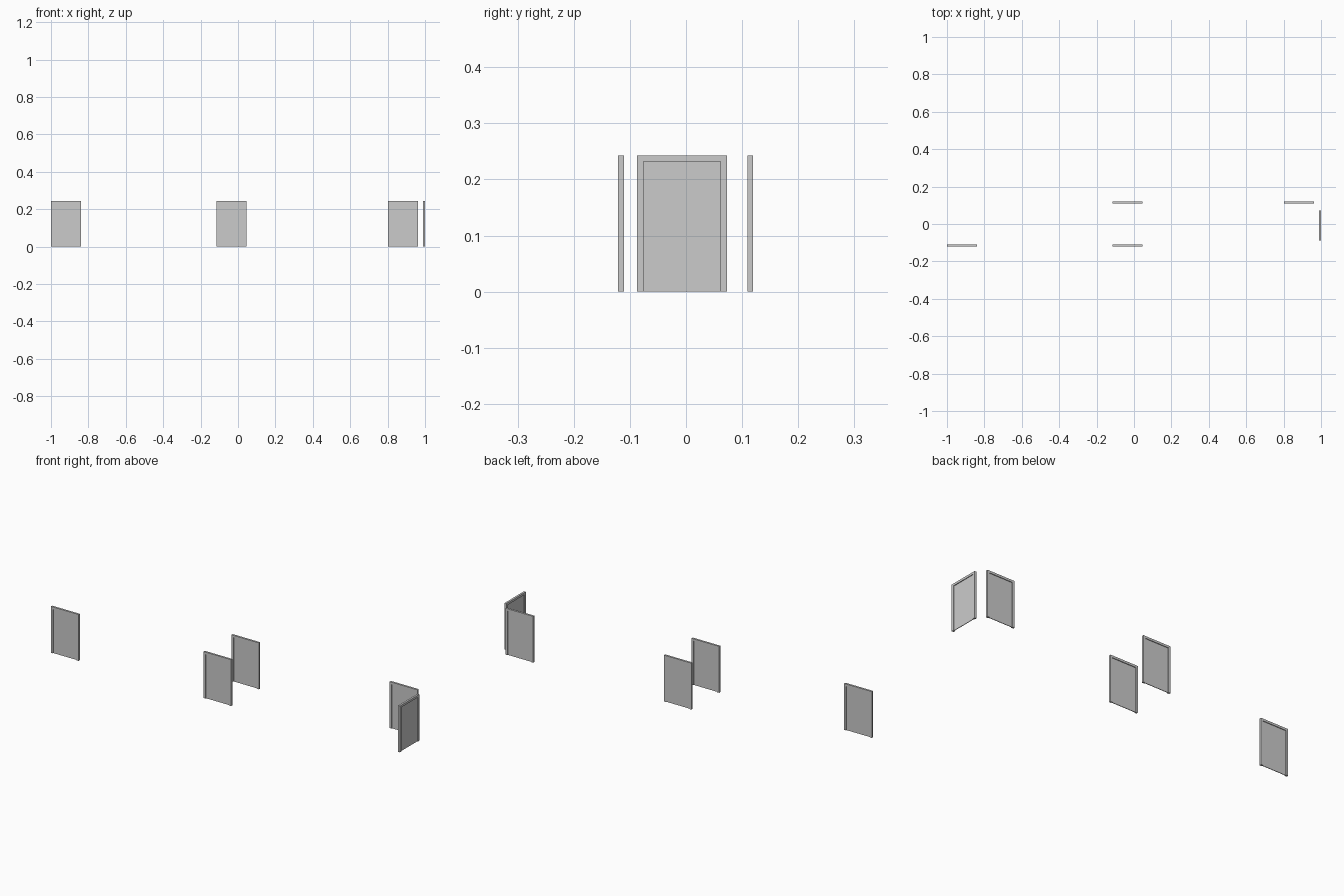
import bpy, bmesh, math
from mathutils import Matrix

if "Cube" in bpy.data.objects:
    bpy.data.objects.remove(bpy.data.objects["Cube"])

W, H, D = 0.16, 0.243, 0.0105   # outer width, height, frame depth
T = 0.0115                      # frame bar width
PANEL = 0.003                   # door leaf thickness


def extrude_profile(name, pts, depth, matrix):
    """Extrude an XZ outline symmetrically about y = 0."""
    bm = bmesh.new()
    face = bm.faces.new([bm.verts.new((x, -depth / 2, z)) for x, z in pts])
    res = bmesh.ops.extrude_face_region(bm, geom=[face])
    verts = [v for v in res["geom"] if isinstance(v, bmesh.types.BMVert)]
    bmesh.ops.translate(bm, verts=verts, vec=(0, depth, 0))
    bmesh.ops.recalc_face_normals(bm, faces=bm.faces)
    mesh = bpy.data.meshes.new(name)
    bm.to_mesh(mesh)
    bm.free()
    obj = bpy.data.objects.new(name, mesh)
    obj.matrix_world = matrix
    bpy.context.collection.objects.link(obj)


def door(label, x, y, angle=0):
    m = Matrix.Translation((x, y, 0)) @ Matrix.Rotation(angle, 4, 'Z')
    o, i, top = W / 2, W / 2 - T, H - T
    # Frame: two jambs and a lintel in one outline
    extrude_profile(label + "_door_frame",
                    [(-o, 0), (-i, 0), (-i, top), (i, top), (i, 0), (o, 0), (o, H), (-o, H)],
                    D, m)
    # Leaf set back in the middle of the frame
    extrude_profile(label + "_door_panel",
                    [(-i, 0), (i, 0), (i, top), (-i, top)], PANEL, m)


# Doors along the front row, back row and right end
door("front_left", -0.92, -0.1155)
door("front_middle", -0.035, -0.1155)
door("back_middle", -0.035, 0.1145)
door("back_right", 0.883, 0.1145)
door("right_end", 1 - D / 2, -0.007, math.pi / 2)
